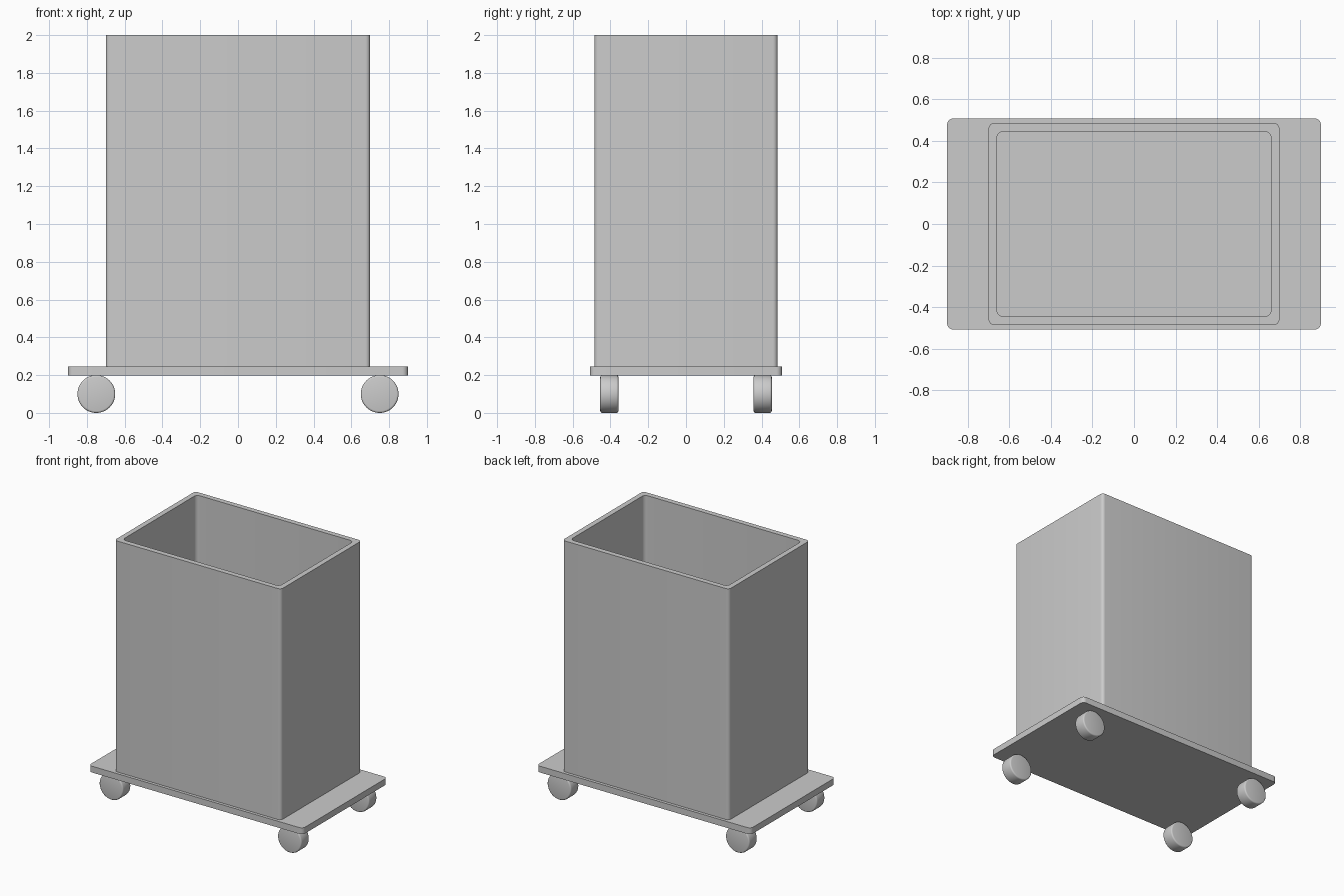
import bpy
import bmesh
import math
from mathutils import Matrix

old = bpy.data.objects.get("Cube")
if old:
    bpy.data.objects.remove(old, do_unlink=True)

# Single grey finish
grey = bpy.data.materials.new("light_grey")
grey.use_nodes = True
colour = (0.6, 0.6, 0.6, 1)
grey.diffuse_color = colour
grey.node_tree.nodes["Principled BSDF"].inputs["Base Color"].default_value = colour


def add_object(name, bm):
    bmesh.ops.recalc_face_normals(bm, faces=bm.faces)
    mesh = bpy.data.meshes.new(name)
    bm.to_mesh(mesh)
    bm.free()
    mesh.materials.append(grey)
    obj = bpy.data.objects.new(name, mesh)
    bpy.context.collection.objects.link(obj)
    bpy.ops.object.select_all(action="DESELECT")
    obj.select_set(True)
    bpy.context.view_layer.objects.active = obj
    bpy.ops.object.shade_smooth_by_angle(angle=math.radians(35))
    return obj


def rounded_outline(bm, half_x, half_y, radius, z, steps=6):
    """Ring of vertices around a rectangle with rounded corners."""
    ring = []
    for i, (sx, sy) in enumerate([(1, 1), (-1, 1), (-1, -1), (1, -1)]):
        for k in range(steps + 1):
            a = math.pi / 2 * (i + k / steps)
            ring.append(bm.verts.new((sx * (half_x - radius) + radius * math.cos(a),
                                      sy * (half_y - radius) + radius * math.sin(a), z)))
    return ring


def loft(name, sections):
    """Skin a stack of rounded outlines and cap both ends."""
    bm = bmesh.new()
    rings = [rounded_outline(bm, *s) for s in sections]
    for a, b in zip(rings, rings[1:]):
        for i in range(len(a)):
            j = (i + 1) % len(a)
            bm.faces.new((a[i], a[j], b[j], b[i]))
    bm.faces.new(rings[0])
    bm.faces.new(rings[-1])
    return add_object(name, bm)


# Flat base board
BOARD_BOTTOM, BOARD_TOP = 0.197, 0.245
loft("base_board", [(0.9, 0.508, 0.03, BOARD_BOTTOM),
                    (0.9, 0.508, 0.03, BOARD_TOP)])

# Open bin: outside wall, rim, inside wall, floor
WALL = 0.04
loft("open_bin", [(0.7, 0.485, 0.025, BOARD_TOP),
                  (0.7, 0.485, 0.025, 2.0),
                  (0.7 - WALL, 0.485 - WALL, 0.03, 2.0),
                  (0.7 - WALL, 0.485 - WALL, 0.03, BOARD_TOP + WALL)])


# Four wheels with softened rims
def wheel(name, x, y):
    bm = bmesh.new()
    bmesh.ops.create_cone(bm, cap_ends=True, segments=48, radius1=0.1, radius2=0.1,
                          depth=0.096, matrix=Matrix.Rotation(math.pi / 2, 4, "X"))
    rims = [e for e in bm.edges if any(len(f.verts) > 4 for f in e.link_faces)]
    bmesh.ops.bevel(bm, geom=rims, offset=0.01, segments=3, profile=0.5, affect="EDGES")
    add_object(name, bm).location = (x, y, 0.1)


for end, y in (("front", -0.406), ("back", 0.406)):
    for side, x in (("right", -0.75), ("left", 0.75)):
        wheel(f"{end}_{side}_wheel", x, y)
